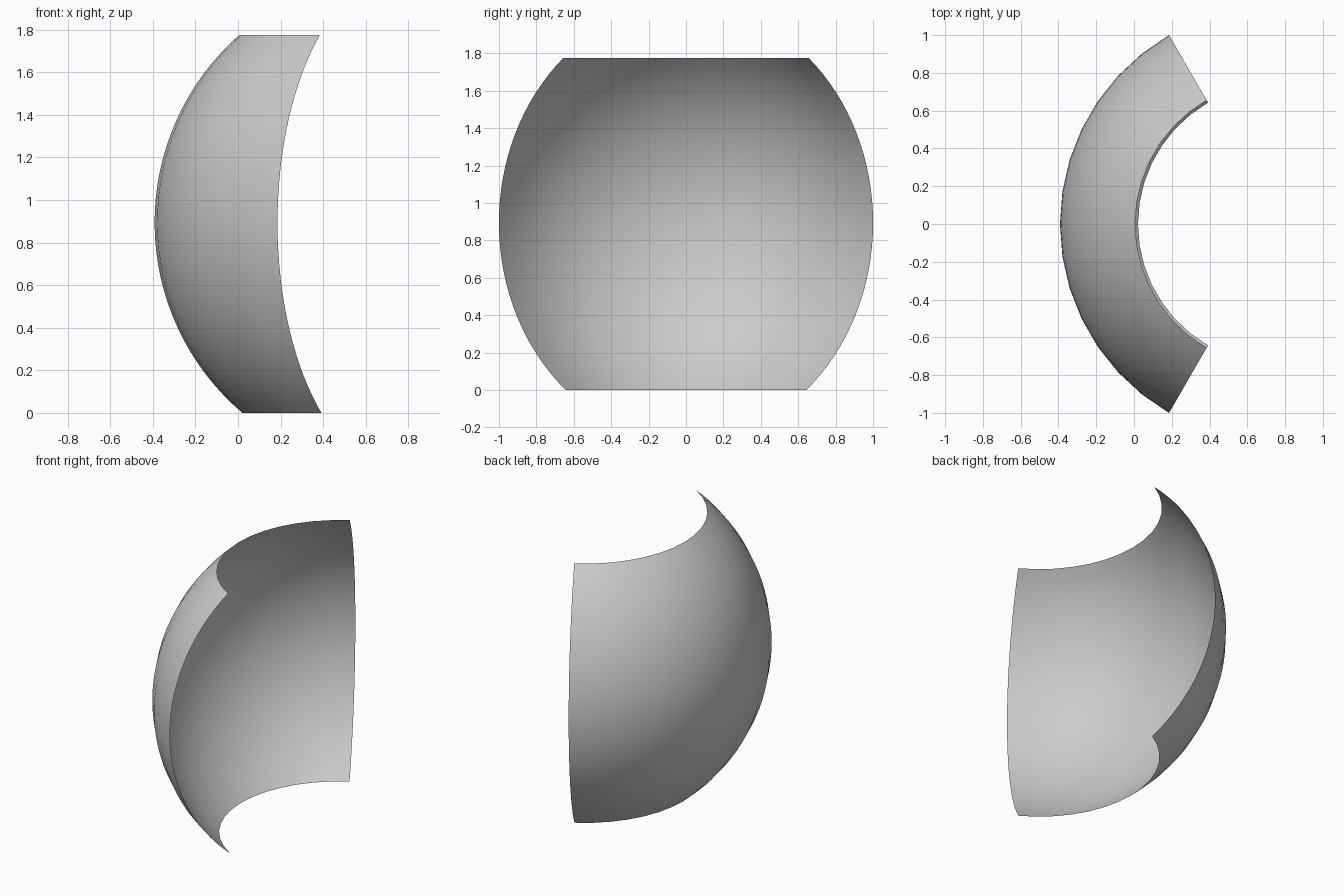
import bpy, bmesh
from math import sin, cos, radians

if "Cube" in bpy.data.objects:
    bpy.data.objects.remove(bpy.data.objects["Cube"])

# Curved screen panel: a 120 degree slice of a near-spherical band, open sheet
R, B = 1.155, 1.167            # horizontal and vertical radius
CX, CZ = 0.763, 0.894          # centre of the sphere
LOW, HIGH = -50.03, 49.05      # latitude range
ROWS, COLS = 32, 14

bm = bmesh.new()
grid = []
for j in range(ROWS + 1):
    lat = radians(LOW + (HIGH - LOW) * j / ROWS)
    row = []
    for i in range(COLS + 1):
        a = radians(120 + 120 * i / COLS)
        row.append(bm.verts.new((CX + R * cos(lat) * cos(a),
                                 R * cos(lat) * sin(a),
                                 CZ + B * sin(lat))))
    grid.append(row)
for j in range(ROWS):
    for i in range(COLS):
        bm.faces.new((grid[j][i], grid[j][i + 1], grid[j + 1][i + 1], grid[j + 1][i]))
bmesh.ops.recalc_face_normals(bm, faces=bm.faces)

mesh = bpy.data.meshes.new("curved_panel")
bm.to_mesh(mesh)
bm.free()
mesh.shade_smooth()
panel = bpy.data.objects.new("curved_panel", mesh)
bpy.context.collection.objects.link(panel)
